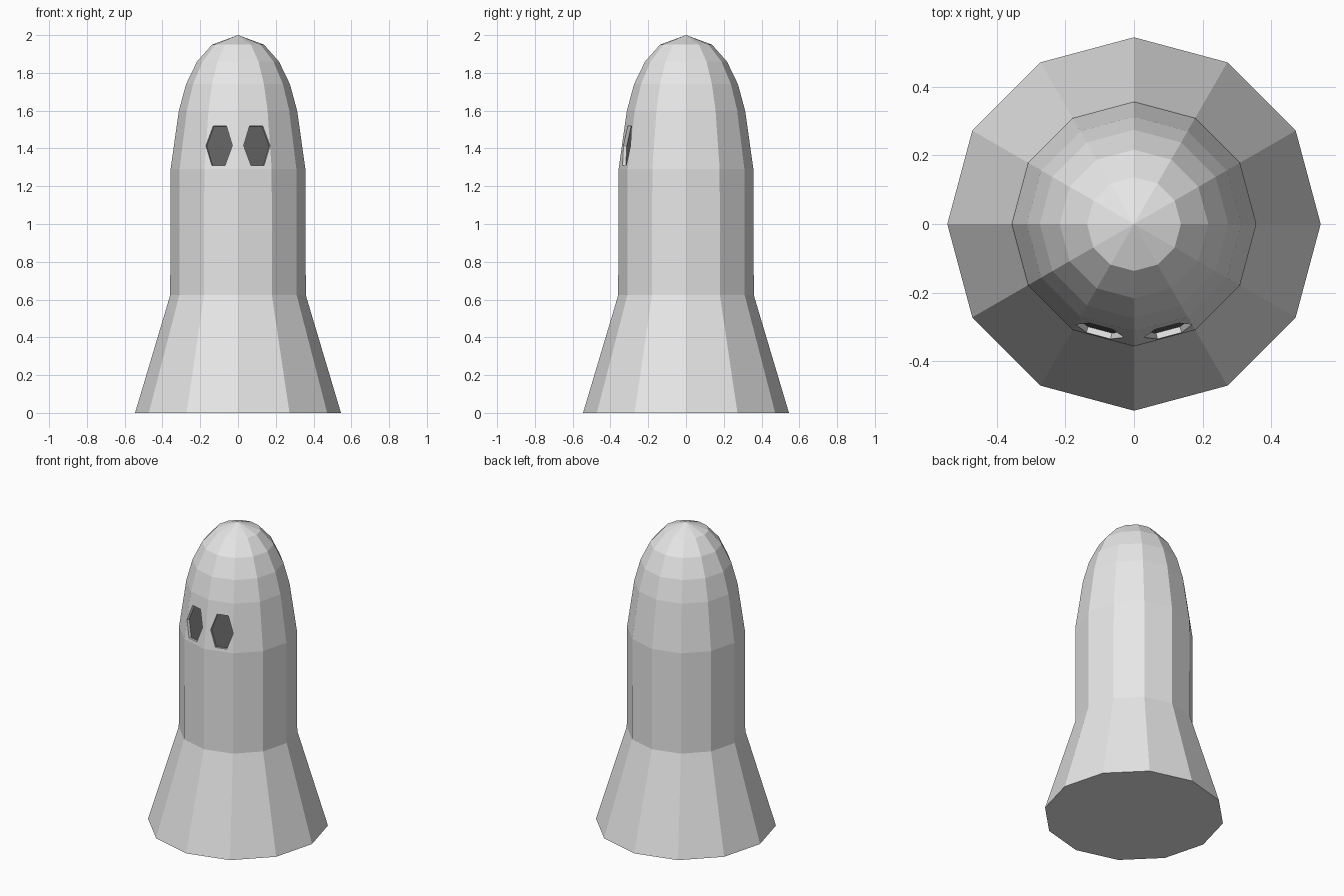
import bpy, bmesh, math
from mathutils import Vector

if "Cube" in bpy.data.objects:
    bpy.data.objects.remove(bpy.data.objects["Cube"])

SIDES = 12


def material(name, value):
    m = bpy.data.materials.new(name)
    m.diffuse_color = (value, value, value, 1)
    m.use_nodes = True
    m.node_tree.nodes["Principled BSDF"].inputs["Base Color"].default_value = m.diffuse_color
    return m


def make_object(name, bm, mat):
    bmesh.ops.recalc_face_normals(bm, faces=bm.faces)
    mesh = bpy.data.meshes.new(name)
    bm.to_mesh(mesh)
    bm.free()
    mesh.materials.append(mat)
    ob = bpy.data.objects.new(name, mesh)
    bpy.context.collection.objects.link(ob)
    return ob


white = material("pale grey", 0.8)
dark = material("dark grey", 0.12)

# Body: twelve-sided lathe with a flared skirt and a domed top
profile = [(0.545, 0), (0.359, 0.623), (0.357, 1.29), (0.313, 1.6),
           (0.275, 1.74), (0.217, 1.86), (0.137, 1.95)]
bm = bmesh.new()
rings = []
for r, z in profile:
    rings.append([bm.verts.new((r * math.cos(2 * math.pi * i / SIDES),
                                r * math.sin(2 * math.pi * i / SIDES), z))
                  for i in range(SIDES)])
tip = bm.verts.new((0, 0, 2))
bm.faces.new(rings[0])
for i in range(SIDES):
    j = (i + 1) % SIDES
    for a, b in zip(rings, rings[1:]):
        bm.faces.new((a[i], a[j], b[j], b[i]))
    bm.faces.new((rings[-1][i], rings[-1][j], tip))
body = make_object("body", bm, white)

# Eyes: stretched hexagons lying in the two front facets of the dome
HALF = math.pi / SIDES
(r0, z0), (r1, z1) = profile[2], profile[3]
slope = (r0 - r1) * math.cos(HALF) / (z1 - z0)
EYE_X, EYE_Z = 0.1, 1.415


def eye_prism(name, side, outer, inner, scale, mat):
    """Hexagonal prism between two offsets along the facet normal."""
    sn, cs = math.sin(HALF) * side, math.cos(HALF)
    apothem = r0 * cs - slope * (EYE_Z - z0)
    centre = Vector((EYE_X * side, -(apothem - EYE_X * abs(sn)) / cs, EYE_Z))
    n = Vector((sn, -cs, slope)).normalized()
    u = Vector((cs, sn, 0))
    v = n.cross(u)
    bm = bmesh.new()
    loops = []
    for d in (outer, inner):
        loops.append([bm.verts.new(centre + n * d
                                   + u * (0.0725 * scale * math.cos(k * math.pi / 3))
                                   + v * (0.122 * scale * math.sin(k * math.pi / 3)))
                      for k in range(6)])
    bm.faces.new(loops[0])
    bm.faces.new(loops[1])
    for k in range(6):
        m = (k + 1) % 6
        bm.faces.new((loops[0][k], loops[0][m], loops[1][m], loops[1][k]))
    return make_object(name, bm, mat)


for side, label in ((-1, "left"), (1, "right")):
    # Cut the shallow socket
    cutter = eye_prism("cutter", side, 0.05, -0.02, 1.0, white)
    mod = body.modifiers.new("socket", 'BOOLEAN')
    mod.operation = 'DIFFERENCE'
    mod.solver = 'EXACT'
    mod.object = cutter
    bpy.context.view_layer.objects.active = body
    bpy.ops.object.modifier_apply(modifier=mod.name)
    bpy.data.objects.remove(cutter)
    # Dark plate at the bottom of the socket
    eye_prism(label + "_eye", side, -0.018, -0.022, 1.01, dark)
